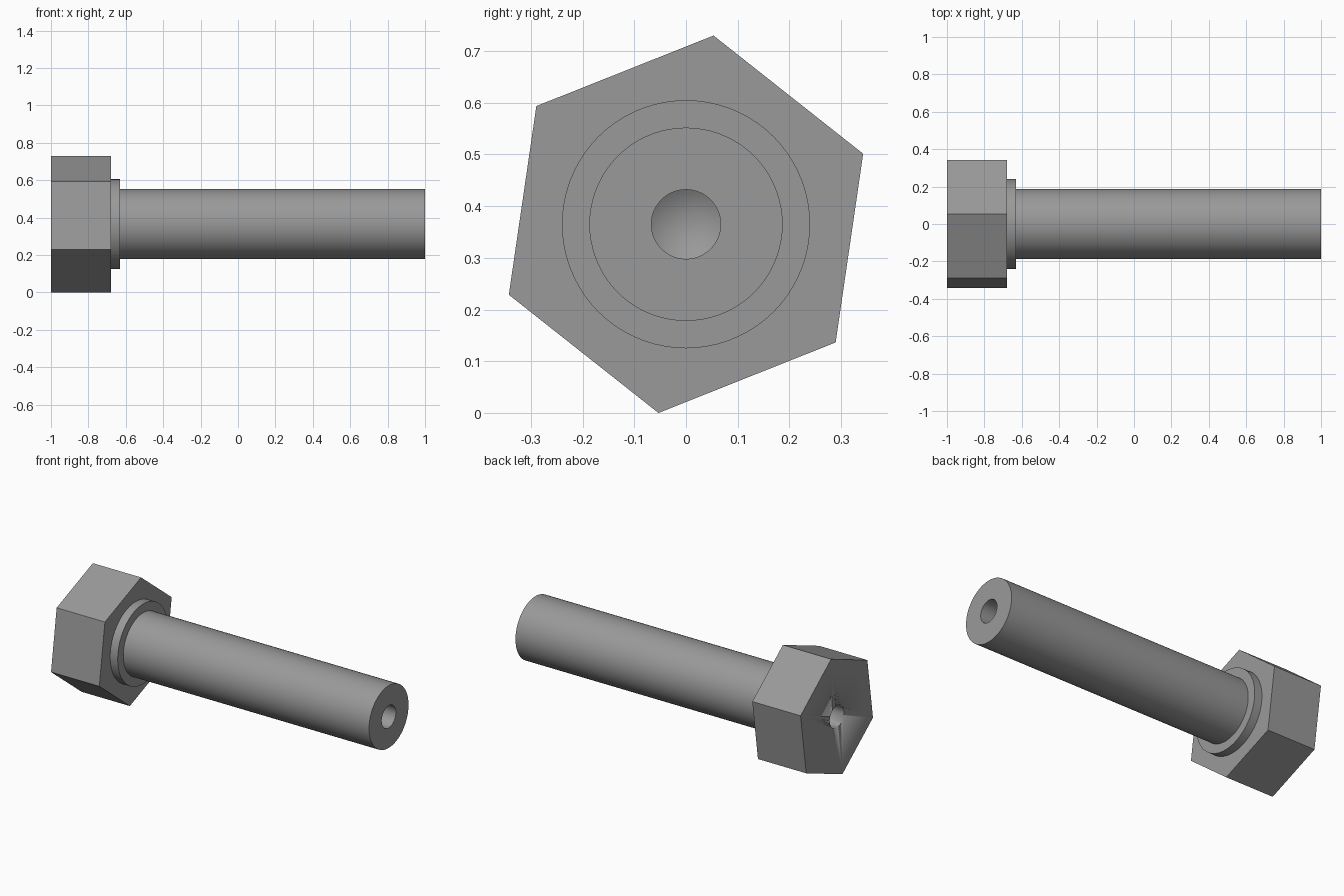
import bpy, bmesh, math

if "Cube" in bpy.data.objects:
    bpy.data.objects.remove(bpy.data.objects["Cube"])

AXIS_Z = 0.365          # height of the bolt's axis
SHAFT_R, COLLAR_R, HEAD_R, BORE_R = 0.187, 0.24, 0.369, 0.067
BORE_DEPTH, TIP = 0.2, 0.04

steel = bpy.data.materials.new("steel_grey")
steel.diffuse_color = (0.32, 0.32, 0.32, 1)
steel.use_nodes = True
steel.node_tree.nodes["Principled BSDF"].inputs["Base Color"].default_value = steel.diffuse_color


def lathe(name, profile, sides=72, start=0.0):
    """Revolve (x, radius) points about the bolt axis; radius 0 gives a pole."""
    bm = bmesh.new()
    rings = []
    for x, r in profile:
        if r == 0:
            rings.append([bm.verts.new((x, 0, 0))] * sides)
            continue
        angles = [start + math.tau * i / sides for i in range(sides)]
        rings.append([bm.verts.new((x, r * math.cos(a), r * math.sin(a))) for a in angles])
    for a, b in zip(rings, rings[1:]):
        for i in range(sides):
            j = (i + 1) % sides
            corners = list(dict.fromkeys((a[i], a[j], b[j], b[i])))
            bm.faces.new(corners)
    bmesh.ops.recalc_face_normals(bm, faces=bm.faces)
    mesh = bpy.data.meshes.new(name)
    bm.to_mesh(mesh)
    bm.free()
    mesh.materials.append(steel)
    obj = bpy.data.objects.new(name, mesh)
    obj.location.z = AXIS_Z
    bpy.context.collection.objects.link(obj)
    bpy.ops.object.select_all(action='DESELECT')
    obj.select_set(True)
    bpy.context.view_layer.objects.active = obj
    bpy.ops.object.shade_smooth_by_angle(angle=math.radians(25))
    return obj


# Shaft with a blind drilled hole in its free end
lathe("shaft", [(-0.68, 0), (-0.68, SHAFT_R), (1, SHAFT_R), (1, BORE_R),
                (1 - BORE_DEPTH, BORE_R), (1 - BORE_DEPTH - TIP, 0)])

# Round collar under the head
lathe("collar", [(-0.68, 0), (-0.68, COLLAR_R), (-0.63, COLLAR_R), (-0.63, 0)])

# Hexagonal head, slightly rotated about the axis
head = lathe("hex_head", [(-1, 0), (-1, HEAD_R), (-0.68, HEAD_R), (-0.68, 0)],
             sides=6, start=math.radians(81.7))

# Blind drilled hole in the head
cutter = lathe("head_hole_cutter", [(-1.1, 0), (-1.1, BORE_R), (-1 + BORE_DEPTH, BORE_R),
                                    (-1 + BORE_DEPTH + TIP, 0)])
cutter.hide_render = True
cutter.hide_set(True)
cut = head.modifiers.new("drill", 'BOOLEAN')
cut.operation = 'DIFFERENCE'
cut.solver = 'EXACT'
cut.object = cutter
